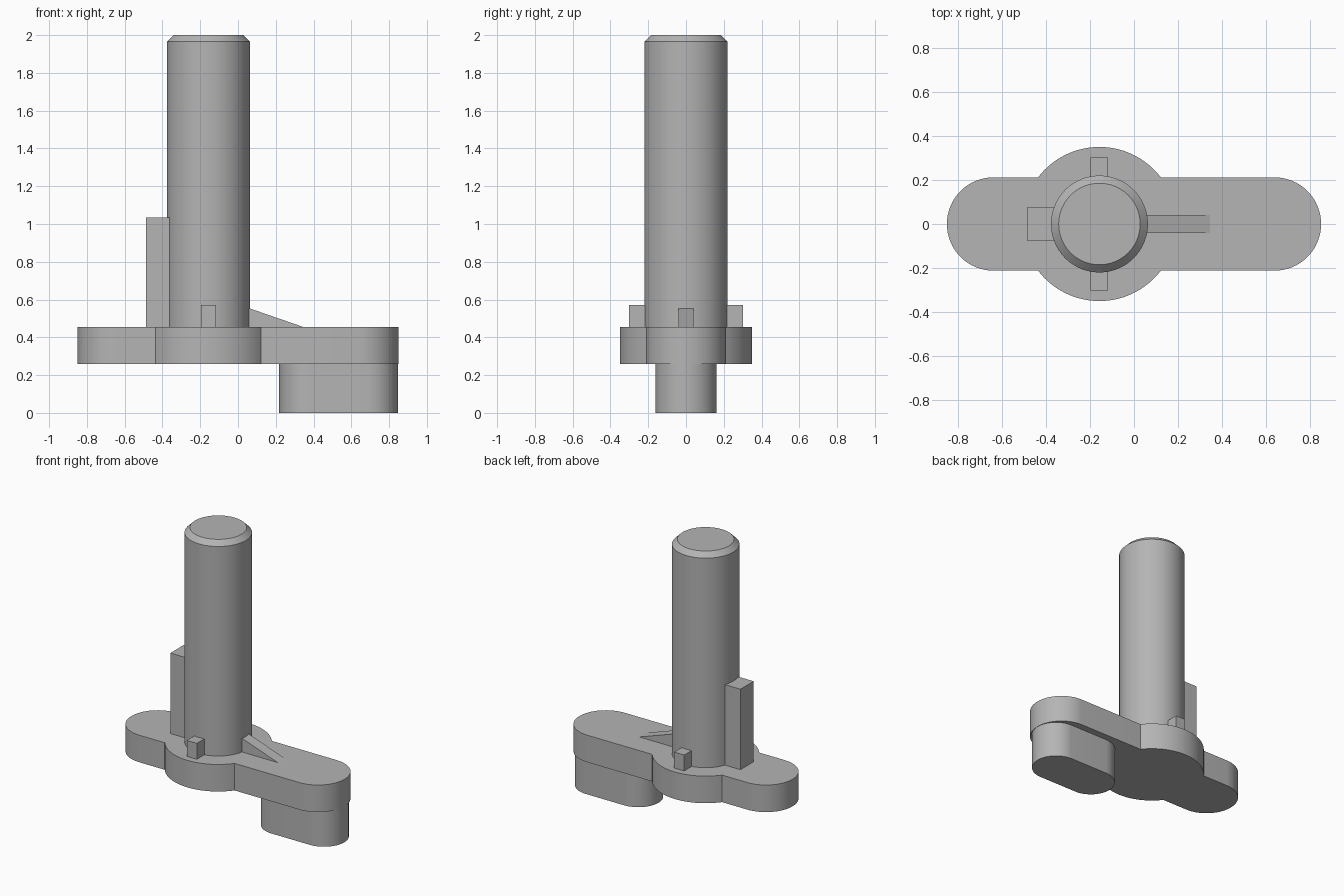
import bpy
import bmesh
from math import radians, degrees, cos, sin, asin, acos

cube = bpy.data.objects.get("Cube")
if cube:
    bpy.data.objects.remove(cube, do_unlink=True)

grey = bpy.data.materials.new("plain grey")
grey.use_nodes = True
colour = (0.46, 0.46, 0.46, 1)
grey.diffuse_color = colour
grey.node_tree.nodes["Principled BSDF"].inputs["Base Color"].default_value = colour

PLATE_LOW, PLATE_TOP = 0.26, 0.455
POST_X, POST_R = -0.157, 0.22


def arc(cx, radius, start, end, steps=32):
    """Points on an arc centred on the x axis, angles in degrees."""
    angles = [radians(start + (end - start) * i / steps) for i in range(steps + 1)]
    return [(cx + radius * cos(a), radius * sin(a)) for a in angles]


def finish(name, bm, smooth=True):
    bmesh.ops.remove_doubles(bm, verts=bm.verts, dist=0.0001)
    bmesh.ops.recalc_face_normals(bm, faces=bm.faces)
    mesh = bpy.data.meshes.new(name)
    bm.to_mesh(mesh)
    bm.free()
    mesh.materials.append(grey)
    obj = bpy.data.objects.new(name, mesh)
    bpy.context.collection.objects.link(obj)
    if smooth:
        bpy.ops.object.select_all(action='DESELECT')
        obj.select_set(True)
        bpy.context.view_layer.objects.active = obj
        bpy.ops.object.shade_smooth_by_angle(angle=radians(25))
    return obj


def extrude(name, points, direction, smooth=True):
    """Closed outline of 3D points swept along a direction."""
    bm = bmesh.new()
    face = bm.faces.new([bm.verts.new(p) for p in points])
    result = bmesh.ops.extrude_face_region(bm, geom=[face], use_keep_orig=True)
    moved = [v for v in result["geom"] if isinstance(v, bmesh.types.BMVert)]
    bmesh.ops.translate(bm, verts=moved, vec=direction)
    return finish(name, bm, smooth)


def block(name, x0, x1, y0, y1, z1):
    z0 = PLATE_TOP
    corners = [(x0, y0, z0), (x1, y0, z0), (x1, y1, z0), (x0, y1, z0)]
    return extrude(name, corners, (0, 0, z1 - z0), smooth=False)


# Base plate: a long rounded bar merged with a round hub
half, hub, end = 0.212, 0.35, 0.85 - 0.212
low = degrees(asin(half / hub))
outline = (arc(end, half, -90, 90) + arc(POST_X, hub, low, 180 - low)
           + arc(-end, half, 90, 270) + arc(POST_X, hub, 180 + low, 360 - low))
extrude("base_plate", [(x, y, PLATE_LOW) for x, y in outline],
        (0, 0, PLATE_TOP - PLATE_LOW))

# Rounded foot under the right-hand end of the plate
foot_r = 0.162
foot = arc(0.848 - foot_r, foot_r, -90, 90) + arc(0.218 + foot_r, foot_r, 90, 270)
extrude("foot", [(x, y, 0) for x, y in foot], (0, 0, PLATE_LOW))

# Post with a chamfered top, turned from a profile
bm = bmesh.new()
profile = [(0, PLATE_TOP), (POST_R, PLATE_TOP), (POST_R, 1.965), (0.185, 2), (0, 2)]
verts = [bm.verts.new((POST_X + r, 0, z)) for r, z in profile]
edges = [bm.edges.new(pair) for pair in zip(verts, verts[1:])]
bmesh.ops.spin(bm, geom=verts + edges, cent=(POST_X, 0, 0), axis=(0, 0, 1),
               angle=radians(360), steps=96)
finish("post", bm)

# Tall key beside the post
block("key", -0.487, -0.34, -0.075, 0.075, 1.035)

# Small tabs in front of and behind the post
for name, side in (("front_tab", -1), ("back_tab", 1)):
    block(name, POST_X - 0.04, POST_X + 0.04, *sorted((side * 0.2, side * 0.302)), 0.57)

# Sloping rib bracing the post to the plate
rib = [(0.03, PLATE_TOP), (0.345, PLATE_TOP), (0.03, 0.564)]
extrude("rib", [(x, -0.04, z) for x, z in rib], (0, 0.08, 0), smooth=False)
